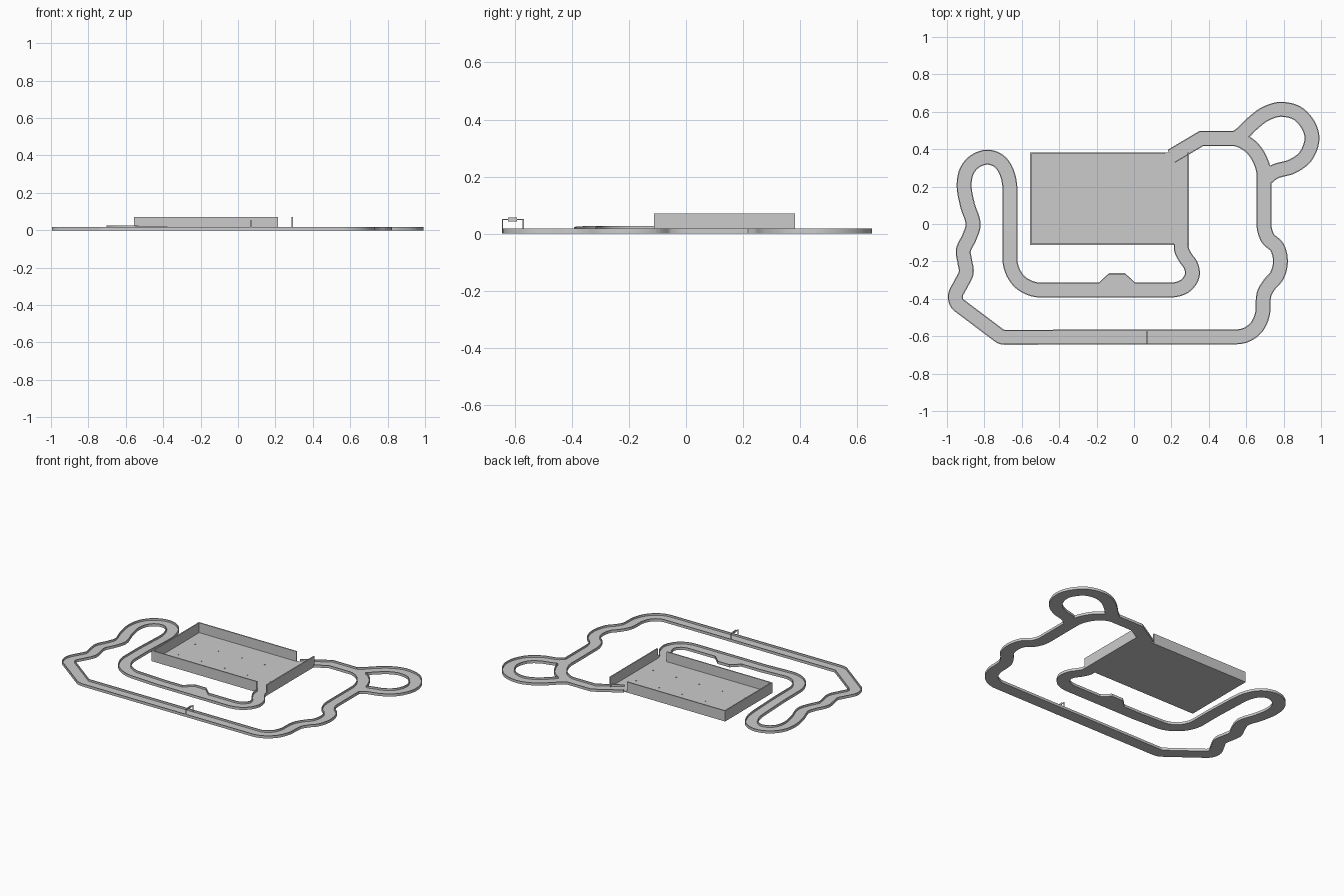
import bpy
import bmesh
from mathutils import Vector

default_cube = bpy.data.objects.get("Cube")
if default_cube:
    bpy.data.objects.remove(default_cube)

HALF = 0.04        # half the road width
FLOOR = 0.005      # top of the road slab
KERB_TOP = 0.017
KERB_WIDTH = 0.006
LONG = 0.16        # longer spans between path points stay straight

grey = bpy.data.materials.new("plain grey")
grey.use_nodes = True
grey.diffuse_color = (0.6, 0.6, 0.6, 1)
grey.node_tree.nodes["Principled BSDF"].inputs["Base Color"].default_value = grey.diffuse_color


def finish(bm, name):
    bmesh.ops.recalc_face_normals(bm, faces=bm.faces)
    mesh = bpy.data.meshes.new(name)
    bm.to_mesh(mesh)
    bm.free()
    mesh.materials.append(grey)
    obj = bpy.data.objects.new(name, mesh)
    bpy.context.collection.objects.link(obj)
    return obj


def box(name, low, high):
    bm = bmesh.new()
    bmesh.ops.create_cube(bm, size=1)
    low, high = Vector(low), Vector(high)
    for v in bm.verts:
        v.co = (low + high) / 2 + v.co * (high - low)
    return finish(bm, name)


def smooth_path(points, steps=7):
    """Curve through the points, with straight long spans."""
    pts = [Vector(p) for p in points]
    last = len(pts) - 1
    tangents = []
    for i in range(last + 1):
        before, here, after = pts[max(i - 1, 0)], pts[i], pts[min(i + 1, last)]
        if (after - here).length > LONG:
            direction = after - here
        elif (here - before).length > LONG:
            direction = here - before
        else:
            direction = after - before
        tangents.append(direction.normalized())
    path = []
    for i in range(last):
        a, b = pts[i], pts[i + 1]
        span = (b - a).length
        for k in range(steps):
            t = k / steps
            if span > LONG:
                path.append(a.lerp(b, t))
            else:
                s = t * t * (3 - 2 * t)
                pull = t * (1 - t) * span
                path.append(a.lerp(b, s) + pull * ((1 - t) * tangents[i] - t * tangents[i + 1]))
    return path + [pts[last]]


def clamp(v):
    return max(0.0, min(1.0, v))


def lift(p):
    """Gentle rise around the inner left corner."""
    if p.x < -0.76 or p.y < -0.45 or p.x > 0:
        return 0
    return 0.009 * clamp((-0.32 - p.x) / 0.28) * clamp((0.2 - p.y) / 0.25)


def layby(p):
    """Extra width of the lay-by on the infield straight."""
    if -0.36 < p.y < -0.34:
        return 0.05 * clamp((0.096 - abs(p.x + 0.091)) / 0.053)
    return 0


def offset(path, i, side, distance):
    here = path[i]
    d0 = (here - path[max(i - 1, 0)]).normalized()
    d1 = (path[min(i + 1, len(path) - 1)] - here).normalized()
    d = (d0 + d1).normalized()
    normal = Vector((-d.y, d.x))
    miter = 1 / max(0.7, d.dot(d1 if d1.length else d0))
    if side < 0:
        distance += layby(here)
    return here + normal * side * distance * miter


def sweep(name, path, sections, skip=None):
    """Join four-cornered sections into solid strips, leaving gaps where skipped."""
    bm = bmesh.new()
    rings = [[bm.verts.new(c) for c in s] for s in sections]
    keep = [not (skip and skip(sections[i], sections[i + 1])) for i in range(len(path) - 1)]
    for i, kept in enumerate(keep):
        if not kept:
            continue
        a, b = rings[i], rings[i + 1]
        for k in range(4):
            n = (k + 1) % 4
            bm.faces.new((a[k], a[n], b[n], b[k]))
        if i == 0 or not keep[i - 1]:
            bm.faces.new(a)
        if i == len(keep) - 1 or not keep[i + 1]:
            bm.faces.new(b)
    bmesh.ops.delete(bm, geom=[v for v in bm.verts if not v.link_faces], context='VERTS')
    return finish(bm, name)


def strip_sections(path, left, right, top):
    """left and right are (side, distance) pairs."""
    result = []
    for i, p in enumerate(path):
        a, b, z = offset(path, i, *left), offset(path, i, *right), lift(p)
        result.append([(a.x, a.y, z), (b.x, b.y, z), (b.x, b.y, z + top), (a.x, a.y, z + top)])
    return result


def near(point, path):
    """True inside the other road."""
    for a, b in zip(path, path[1:]):
        d = b - a
        t = clamp((point - a).dot(d) / d.length_squared)
        if (point - a - d * t).length < HALF - KERB_WIDTH * 0.6:
            return True
    return False


def build_road(name, path, other):
    sweep(name + "_floor", path, strip_sections(path, (1, HALF), (-1, HALF), FLOOR))

    def blocked(s0, s1):
        middle = sum((Vector(c) for c in s0 + s1), Vector((0, 0, 0))) / 8
        return near(middle.xy, other)

    for side, label in ((1, "_left_kerb"), (-1, "_right_kerb")):
        sections = strip_sections(path, (side, HALF), (side, HALF - KERB_WIDTH), KERB_TOP)
        sweep(name + label, path, sections, blocked)


# Main road: infield, left hairpin, wiggles, front straight, right side, return
infield = [(0.253, -0.105), (0.255, -0.14), (0.275, -0.18), (0.305, -0.225), (0.31, -0.28),
           (0.267, -0.335), (0.19, -0.353), (0.005, -0.353), (-0.048, -0.353),
           (-0.134, -0.353), (-0.187, -0.353), (-0.5, -0.353), (-0.562, -0.34),
           (-0.615, -0.305), (-0.65, -0.25), (-0.663, -0.19)]
hairpin = [(-0.663, 0.17), (-0.675, 0.26), (-0.715, 0.33), (-0.78, 0.357), (-0.85, 0.335),
           (-0.895, 0.28), (-0.908, 0.2), (-0.89, 0.1), (-0.86, 0)]
wiggles = [(-0.88, -0.07), (-0.912, -0.14), (-0.905, -0.2), (-0.897, -0.26),
           (-0.925, -0.32), (-0.955, -0.385), (-0.935, -0.435), (-0.72, -0.597), (-0.68, -0.606)]
right_side = [(0.55, -0.603), (0.61, -0.588), (0.66, -0.545), (0.687, -0.48), (0.69, -0.42),
              (0.697, -0.37), (0.727, -0.32), (0.765, -0.275), (0.783, -0.2), (0.765, -0.125),
              (0.715, -0.075), (0.695, 0)]
back = [(0.695, 0.26), (0.668, 0.355), (0.61, 0.425), (0.525, 0.457), (0.36, 0.457), (0.2, 0.362)]
main_path = smooth_path(infield + hairpin + wiggles + right_side + back)

# Side loop at the back right
loop_path = smooth_path([(0.54, 0.456), (0.58, 0.485), (0.64, 0.543), (0.705, 0.59),
                         (0.79, 0.613), (0.887, 0.582), (0.95, 0.478), (0.924, 0.371),
                         (0.85, 0.31), (0.753, 0.28), (0.7, 0.24)], 10)

build_road("main_road", main_path, loop_path)
build_road("side_loop", loop_path, main_path)

# Walled yard with openings where the road enters and leaves
X0, X1, Y0, Y1, TOP, T = -0.555, 0.293, -0.112, 0.383, 0.07, 0.008
box("yard_floor", (X0, Y0, 0), (X1, Y1, FLOOR))
box("yard_left_wall", (X0, Y0, 0), (X0 + T, Y1, TOP))
box("yard_right_wall", (X1 - T, Y0, 0), (X1, Y1, TOP))
box("yard_front_wall", (X0, Y0, 0), (0.215, Y0 + T, TOP))
box("yard_back_wall", (X0, Y1 - T, 0), (0.165, Y1, TOP))

# Small studs on the yard floor
for column in range(5):
    for row in range(2):
        x = X0 + (X1 - X0) * (0.1 + 0.2 * column)
        y = Y0 + (Y1 - Y0) * (0.32 + 0.36 * row)
        box("floor_stud", (x - 0.003, y - 0.003, FLOOR), (x + 0.003, y + 0.003, FLOOR + 0.003))

# Start gate across the front straight
for y in (-0.643, -0.571):
    box("gate_post", (0.068, y - 0.002, 0), (0.072, y + 0.002, 0.05))
box("gate_bar", (0.068, -0.645, 0.047), (0.072, -0.569, 0.051))
box("gate_sign", (0.067, -0.625, 0.043), (0.073, -0.592, 0.056))
